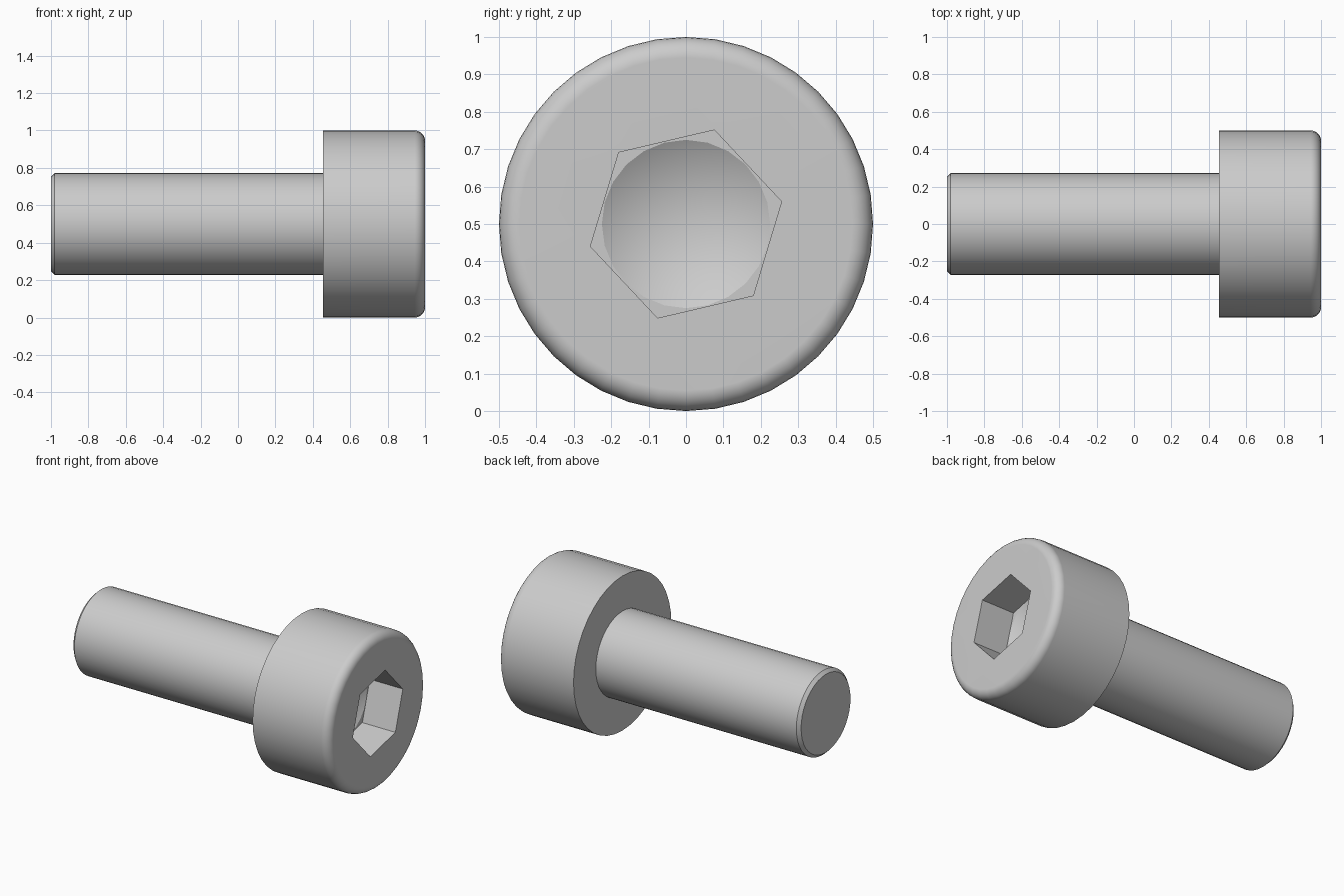
import bpy, bmesh
from math import cos, sin, pi, radians

cube = bpy.data.objects.get("Cube")
if cube:
    bpy.data.objects.remove(cube, do_unlink=True)

AXIS_Z = 0.5           # height of the bolt axis
HEAD_R, SHANK_R = 0.5, 0.2725
HEAD_BACK = 0.4545     # x of the head's underside
FILLET, CHAMFER = 0.055, 0.02
HEX_R, HEX_DEPTH = 0.2625, 0.236
DRILL_R, DRILL_DEPTH = 0.225, 0.13

steel = bpy.data.materials.new("steel_grey")
steel.use_nodes = True
grey = (0.6, 0.6, 0.6, 1)
steel.diffuse_color = grey
steel.node_tree.nodes["Principled BSDF"].inputs["Base Color"].default_value = grey

bm = bmesh.new()


def ring(x, r, n, turn=0.0):
    """Ring of n vertices around the bolt axis."""
    return [bm.verts.new((x, r * cos(turn + 2 * pi * i / n),
                          AXIS_Z + r * sin(turn + 2 * pi * i / n))) for i in range(n)]


def bridge(a, b):
    n = len(a)
    for i in range(n):
        bm.faces.new((a[i], a[(i + 1) % n], b[(i + 1) % n], b[i]))


def loop_edges(loop):
    return [bm.edges.get((v, loop[i - 1])) or bm.edges.new((v, loop[i - 1]))
            for i, v in enumerate(loop)]


def fill_between(outer, inner):
    """Flat face with a hole."""
    bmesh.ops.triangle_fill(bm, edges=loop_edges(outer) + loop_edges(inner),
                            use_beauty=True)


# Shank with chamfered tip, underside and rounded rim of the head
profile = [(-1, SHANK_R - CHAMFER), (-1 + CHAMFER, SHANK_R),
           (HEAD_BACK, SHANK_R), (HEAD_BACK, HEAD_R)]
STEPS = 6
for i in range(STEPS + 1):
    a = i / STEPS * pi / 2
    profile.append((1 - FILLET + FILLET * sin(a), HEAD_R - FILLET + FILLET * cos(a)))
rings = [ring(x, r, 40) for x, r in profile]
for a, b in zip(rings, rings[1:]):
    bridge(a, b)
bm.faces.new(rings[0])

# Hexagonal socket with a drilled conical bottom
turn = radians(13.2)
floor_x = 1 - HEX_DEPTH
hex_top = ring(1, HEX_R, 6, turn)
hex_floor = ring(floor_x, HEX_R, 6, turn)
drill = ring(floor_x, DRILL_R, 24)
fill_between(rings[-1], hex_top)
bridge(hex_top, hex_floor)
fill_between(hex_floor, drill)
apex = bm.verts.new((floor_x - DRILL_DEPTH, 0, AXIS_Z))
for i, v in enumerate(drill):
    bm.faces.new((v, drill[i - 1], apex))

bmesh.ops.recalc_face_normals(bm, faces=bm.faces[:])
mesh = bpy.data.meshes.new("socket_head_bolt")
bm.to_mesh(mesh)
bm.free()
mesh.materials.append(steel)
bolt = bpy.data.objects.new("socket_head_bolt", mesh)
bpy.context.collection.objects.link(bolt)

# Smooth round surfaces, crisp edges
bpy.ops.object.select_all(action='DESELECT')
bolt.select_set(True)
bpy.context.view_layer.objects.active = bolt
bpy.ops.object.shade_smooth_by_angle(angle=radians(30))
weighted = bolt.modifiers.new("weighted_normals", 'WEIGHTED_NORMAL')
weighted.keep_sharp = True
